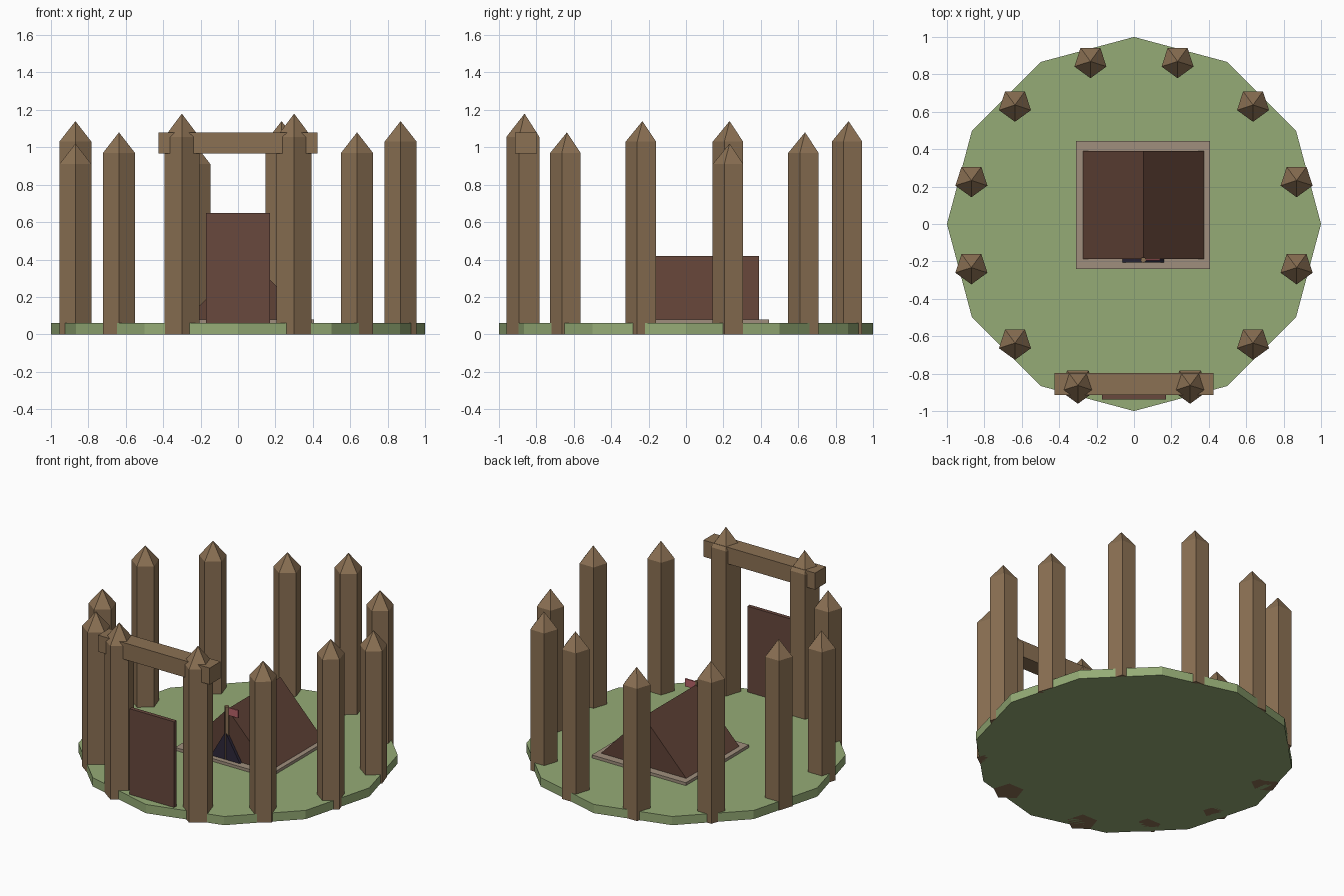
import bpy
from math import sin, cos, radians, pi

if "Cube" in bpy.data.objects:
    bpy.data.objects.remove(bpy.data.objects["Cube"])


def material(name, rgb):
    m = bpy.data.materials.new(name)
    m.diffuse_color = (*rgb, 1)
    m.use_nodes = True
    m.node_tree.nodes["Principled BSDF"].inputs["Base Color"].default_value = m.diffuse_color
    return m


GRASS = material("grass", (0.30, 0.41, 0.18))
WOOD = material("wood", (0.26, 0.165, 0.088))
DOOR = material("door_wood", (0.138, 0.065, 0.048))
HIDE = material("tent_hide", (0.117, 0.054, 0.037))
STONE = material("stone", (0.35, 0.275, 0.205))
DARK = material("dark_opening", (0.026, 0.021, 0.042))
CLOTH = material("flag_cloth", (0.48, 0.127, 0.141))


def make(name, verts, faces, mat):
    me = bpy.data.meshes.new(name)
    me.from_pydata(verts, [], faces)
    me.materials.append(mat)
    ob = bpy.data.objects.new(name, me)
    bpy.context.collection.objects.link(ob)
    return ob


def ring(n, r, x=0, y=0, start=0.0):
    return [(x + r * cos(start + 2 * pi * i / n),
             y + r * sin(start + 2 * pi * i / n)) for i in range(n)]


def column(name, outline, z0, z1, mat, tip=None):
    """Upright prism over a counter-clockwise outline, with an optional pointed top."""
    n = len(outline)
    verts = [(x, y, z) for z in (z0, z1) for x, y in outline]
    faces = [list(range(n))[::-1]]
    faces += [(i, (i + 1) % n, n + (i + 1) % n, n + i) for i in range(n)]
    if tip is None:
        faces.append(list(range(n, 2 * n)))
    else:
        cx = sum(p[0] for p in outline) / n
        cy = sum(p[1] for p in outline) / n
        verts.append((cx, cy, tip))
        faces += [(n + i, n + (i + 1) % n, 2 * n) for i in range(n)]
    return make(name, verts, faces, mat)


def box(name, x, y, z, mat):
    return column(name, [(x[0], y[0]), (x[1], y[0]), (x[1], y[1]), (x[0], y[1])],
                  z[0], z[1], mat)


def wedge(name, x0, x1, y0, y1, z0, z1, mat):
    """Triangular prism with its ridge along y."""
    xm = (x0 + x1) / 2
    verts = [(x, y, z) for y in (y0, y1)
             for x, z in ((x0, z0), (x1, z0), (xm, z1))]
    faces = [(0, 1, 2), (5, 4, 3), (0, 3, 4, 1), (1, 4, 5, 2), (2, 5, 3, 0)]
    return make(name, verts, faces, mat)


# Round grassy ground
column("ground", ring(12, 1.0), 0, 0.06, GRASS)

# Palisade stakes in three repeating heights, leaving a gap for the gate
for i in range(12):
    if i in (8, 9):
        continue
    a = radians(15 + 30 * i)
    top = 1.02 + 0.06 * (i % 3)
    column(f"stake_{i}", ring(5, 0.09, 0.9 * cos(a), 0.9 * sin(a), -pi / 2),
           0, top - 0.11, WOOD, top)

# Gate posts, crossbeam and door
for side, x in (("left", -0.3), ("right", 0.3)):
    column(f"gate_post_{side}", ring(5, 0.098, x, -0.863, -pi / 2), 0, 1.055, WOOD, 1.18)
box("gate_beam", (-0.425, 0.425), (-0.915, -0.797), (0.966, 1.08), WOOD)
box("gate_door", (-0.17, 0.17), (-0.937, -0.91), (0.06, 0.65), DOOR)

# Tent on its stone slab
box("stone_slab", (-0.31, 0.407), (-0.241, 0.444), (0.05, 0.08), STONE)
wedge("tent", -0.274, 0.374, -0.187, 0.39, 0.08, 0.42, HIDE)
wedge("tent_opening", -0.062, 0.16, -0.207, -0.18, 0.08, 0.27, DARK)

# Flag on its pole
column("flag_pole", ring(5, 0.016, 0.05, -0.193, -pi / 2), 0.08, 0.443, WOOD)
box("flag", (0.055, 0.138), (-0.196, -0.186), (0.384, 0.436), CLOTH)
